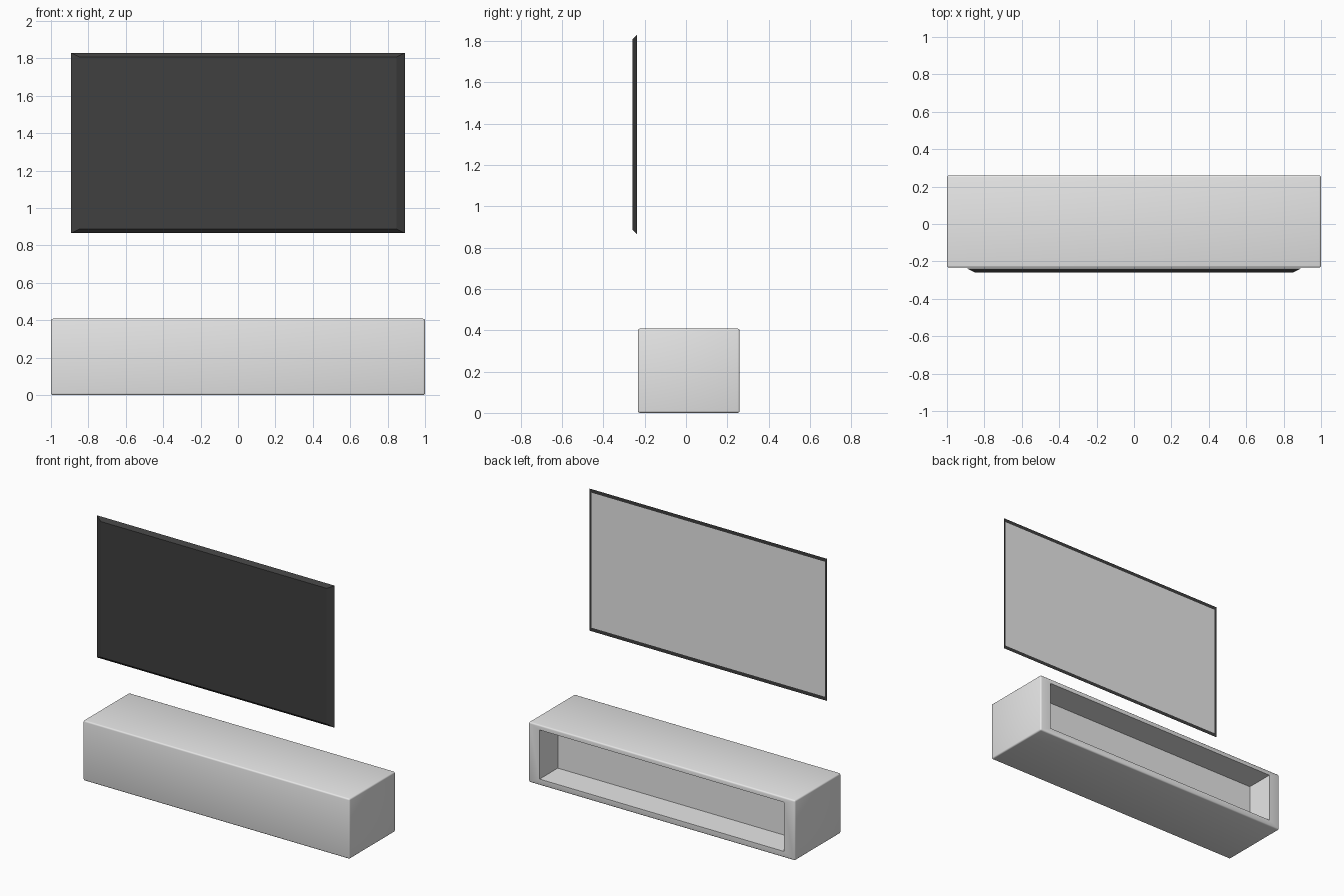
import bpy
import bmesh

default = bpy.data.objects.get("Cube")
if default:
    bpy.data.objects.remove(default)


def make_material(name, grey):
    mat = bpy.data.materials.new(name)
    mat.use_nodes = True
    colour = (grey, grey, grey, 1)
    mat.diffuse_color = colour
    mat.node_tree.nodes["Principled BSDF"].inputs["Base Color"].default_value = colour
    return mat


light = make_material("light grey", 0.8)
dark = make_material("screen black", 0.05)


def block(half_x, y0, y1, z0, z1):
    """A bmesh box between the given limits."""
    bm = bmesh.new()
    bmesh.ops.create_cube(bm, size=2)
    for v in bm.verts:
        v.co = (v.co.x * half_x, y1 if v.co.y > 0 else y0, z1 if v.co.z > 0 else z0)
    return bm


def inset_back(bm, half_x, z0, z1):
    """Inset the large back face to a given rectangle and return it."""
    bm.normal_update()
    face = max((f for f in bm.faces if f.normal.y > 0.99), key=lambda f: f.calc_area())
    mid = face.calc_center_median().z
    bmesh.ops.inset_region(bm, faces=[face], thickness=0.005, use_even_offset=True)
    for v in face.verts:
        v.co.x = half_x if v.co.x > 0 else -half_x
        v.co.z = z1 if v.co.z > mid else z0
    return face


def finish(bm, name, materials):
    bmesh.ops.recalc_face_normals(bm, faces=bm.faces)
    mesh = bpy.data.meshes.new(name)
    bm.to_mesh(mesh)
    bm.free()
    for mat in materials:
        mesh.materials.append(mat)
    obj = bpy.data.objects.new(name, mesh)
    bpy.context.collection.objects.link(obj)
    return obj


# Cabinet: softly rounded box with a shallow recess in the back
bm = block(1, -0.233, 0.26, 0, 0.408)
bmesh.ops.bevel(bm, geom=bm.edges[:], offset=0.01, segments=3, profile=0.5, affect='EDGES')
opening = inset_back(bm, 0.917, 0.042, 0.375)
floor = bmesh.ops.extrude_discrete_faces(bm, faces=[opening])["faces"][0]
bmesh.ops.translate(bm, verts=floor.verts, vec=(0, -0.195, 0))
cabinet = finish(bm, "cabinet", [light])
bpy.context.view_layer.objects.active = cabinet
cabinet.select_set(True)
bpy.ops.object.shade_smooth_by_angle(angle=0.7)

# Screen: thin slab with sloped rims and a light rear panel
bm = block(0.892, -0.26, -0.238, 0.866, 1.83)
for v in bm.verts:
    if v.co.y < -0.25:
        v.co.x *= 0.95
        v.co.z += 0.022 if v.co.z < 1 else -0.022
rear = inset_back(bm, 0.876, 0.89, 1.806)
rear.material_index = 1
finish(bm, "screen", [dark, light])
